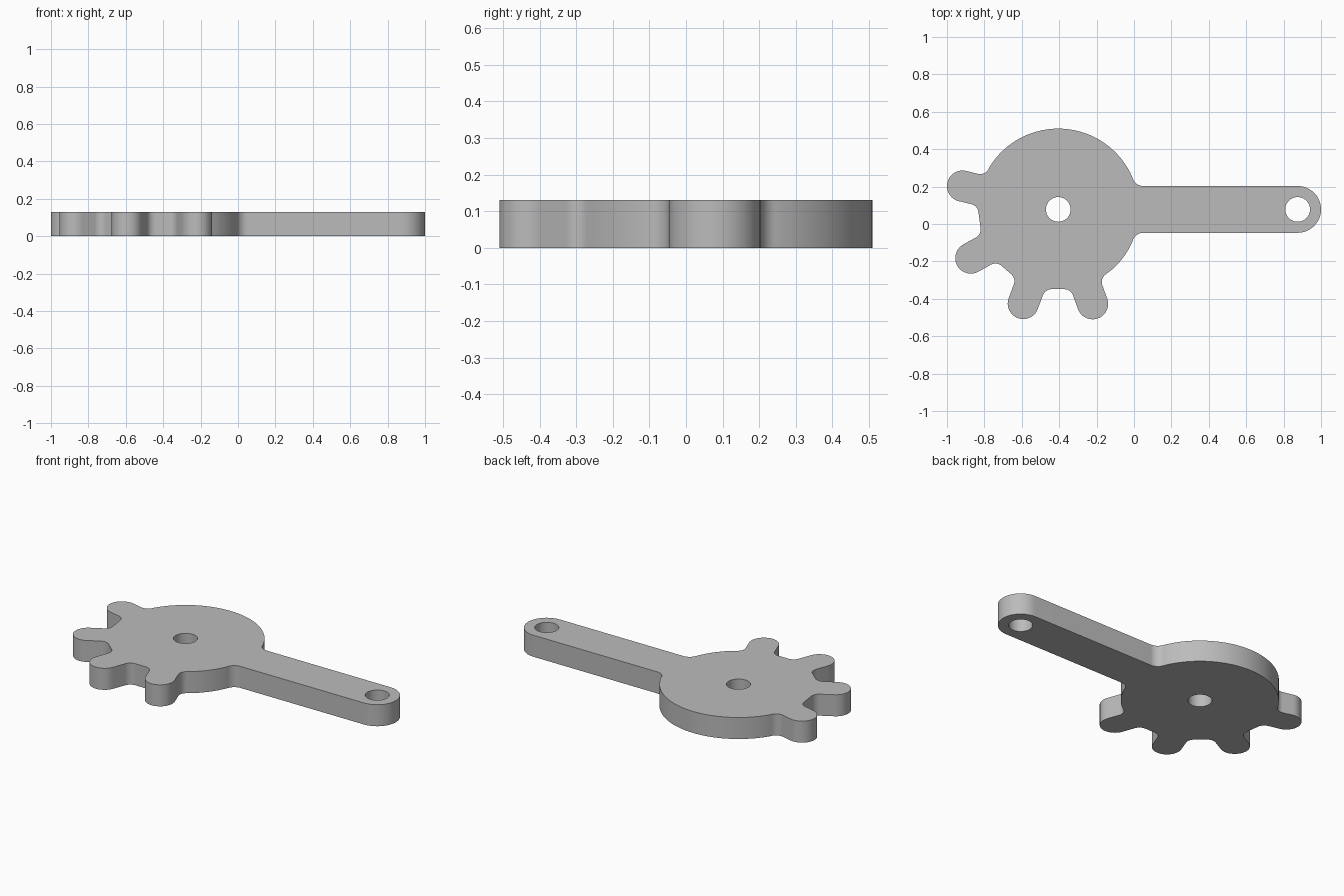
import bpy, bmesh
from math import sin, cos, tan, pi, radians
from mathutils import Vector

cube = bpy.data.objects.get("Cube")
if cube:
    bpy.data.objects.remove(cube)

THICK = 0.13
HUB, HUB_R = Vector((-0.405, 0.078)), 0.432
END, ARM_R = Vector((0.875, 0.078)), 0.125
HOLE_R = 0.066
TOOTH_R, ROOT_FILLET = 0.083, 0.05
TEETH = [(166.3, 0.527), (209.1, 0.535), (249.6, 0.537), (290, 0.537)]


def polar(centre, radius, degrees):
    a = radians(degrees)
    return centre + radius * Vector((cos(a), sin(a)))


def rounded(corners, steps=12):
    """Outline through corners, each replaced by an arc of its own radius."""
    out = []
    for i, (p, r) in enumerate(corners):
        if not r:
            out.append(p)
            continue
        u = (corners[i - 1][0] - p).normalized()
        v = (corners[(i + 1) % len(corners)][0] - p).normalized()
        half = u.angle(v) / 2
        centre = p + (u + v).normalized() * r / sin(half)
        start = p + u * r / tan(half) - centre
        end = p + v * r / tan(half) - centre
        sweep = pi - 2 * half
        for k in range(steps + 1):
            t = k / steps
            out.append(centre + (start * sin((1 - t) * sweep)
                                 + end * sin(t * sweep)) / sin(sweep)
                       if sweep < 3 else p)
    return out


def circle(centre, radius, count=48):
    return [polar(centre, radius, 360 * k / count) for k in range(count)]


# Hub rim behind the arm
corners = [(polar(HUB, HUB_R, a), 0) for a in range(24, 148, 3)]

# Four round-ended teeth with filleted roots
root = (HUB_R ** 2 - TOOTH_R ** 2) ** 0.5
for angle, dist in TEETH:
    axis = polar(Vector((0, 0)), 1, angle)
    side = Vector((axis.y, -axis.x)) * TOOTH_R
    tip = dist + TOOTH_R
    for along, s, r in ((root, 1, ROOT_FILLET), (tip, 1, TOOTH_R * 0.999),
                        (tip, -1, TOOTH_R * 0.999), (root, -1, ROOT_FILLET)):
        corners.append((HUB + axis * along + side * s, r))

# Hub rim in front of the arm, then the arm itself
corners += [(polar(HUB, HUB_R, a), 0) for a in range(-48, -23, 3)]
neck = HUB.x + (HUB_R ** 2 - ARM_R ** 2) ** 0.5
tip = END.x + ARM_R
corners += [(Vector((neck, END.y - ARM_R)), 0.06),
            (Vector((tip, END.y - ARM_R)), ARM_R * 0.999),
            (Vector((tip, END.y + ARM_R)), ARM_R * 0.999),
            (Vector((neck, END.y + ARM_R)), 0.06)]

# Extruded plate with pivot and arm holes
curve = bpy.data.curves.new("lever_plate", "CURVE")
curve.dimensions = "2D"
curve.fill_mode = "BOTH"
curve.extrude = THICK / 2
for loop in (rounded(corners), circle(HUB, HOLE_R), circle(END, HOLE_R)):
    spline = curve.splines.new("POLY")
    spline.points.add(len(loop) - 1)
    for point, p in zip(spline.points, loop):
        point.co = (p.x, p.y, 0, 1)
    spline.use_cyclic_u = True

source = bpy.data.objects.new("plate_outline", curve)
bpy.context.collection.objects.link(source)
bpy.context.view_layer.update()
mesh = bpy.data.meshes.new_from_object(
    source.evaluated_get(bpy.context.evaluated_depsgraph_get()))
bpy.data.objects.remove(source)

bm = bmesh.new()
bm.from_mesh(mesh)
bmesh.ops.remove_doubles(bm, verts=bm.verts, dist=0.0001)
bmesh.ops.recalc_face_normals(bm, faces=bm.faces)
bmesh.ops.translate(bm, verts=bm.verts, vec=(0, 0, THICK / 2))
bm.to_mesh(mesh)
bm.free()

# Plain grey finish
grey = bpy.data.materials.new("plain_grey")
grey.use_nodes = True
colour = (0.5, 0.5, 0.5, 1)
grey.diffuse_color = colour
grey.node_tree.nodes["Principled BSDF"].inputs["Base Color"].default_value = colour
mesh.materials.clear()
mesh.materials.append(grey)

plate = bpy.data.objects.new("lever_plate", mesh)
bpy.context.collection.objects.link(plate)
bpy.ops.object.select_all(action="DESELECT")
plate.select_set(True)
bpy.context.view_layer.objects.active = plate
bpy.ops.object.shade_smooth_by_angle(angle=radians(35))
